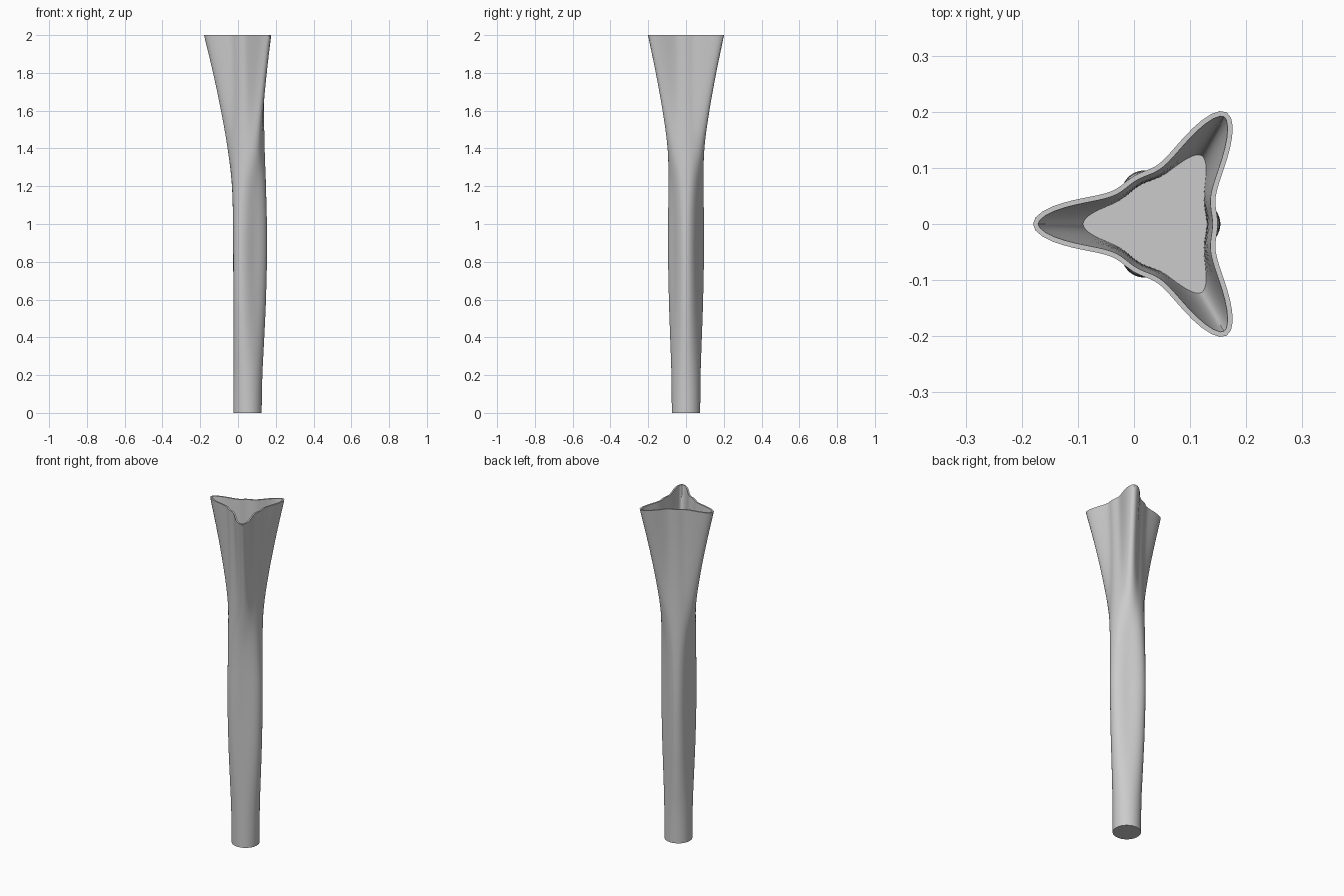
import bpy, bmesh, math

if "Cube" in bpy.data.objects:
    bpy.data.objects.remove(bpy.data.objects["Cube"])

CX = 0.05          # axis of the three-fold section
N = 120            # points around
WALL = 0.009
FLOOR_Z = 1.65     # level of the flat floor inside the flared mouth

# height, radius at the ridges, radius at the valleys
KEYS = [(0, .075, .075), (.2, .075, .079), (.4, .075, .089), (.6, .075, .098),
        (.9, .075, .104), (1.2, .082, .098), (1.4, .105, .091),
        (1.6, .140, .088), (1.8, .182, .091), (2, .230, .099)]


def radii(z):
    """Smooth (Hermite) interpolation of the key sections."""
    i = max(k for k in range(len(KEYS) - 1) if KEYS[k][0] <= z + 1e-9)
    a, b = KEYS[i], KEYS[i + 1]
    p, q = KEYS[max(i - 1, 0)], KEYS[min(i + 2, len(KEYS) - 1)]
    h = b[0] - a[0]
    t = (z - a[0]) / h
    out = []
    for c in (1, 2):
        m0 = (b[c] - p[c]) / (b[0] - p[0]) * h
        m1 = (q[c] - a[c]) / (q[0] - a[0]) * h
        out.append((2*t**3 - 3*t**2 + 1) * a[c] + (t**3 - 2*t**2 + t) * m0
                   + (3*t**2 - 2*t**3) * b[c] + (t**3 - t**2) * m1)
    return out


def section(z, inset=0.0):
    """Three-lobed outline at height z, optionally offset inwards."""
    tip, valley = radii(z)
    s = min(max((z - 1.0) / 0.6, 0), 1)
    power = 1 + 1.3 * s * s * (3 - 2 * s)
    pts = []
    for k in range(N):
        a = 2 * math.pi * k / N
        w = ((1 - math.cos(3 * a)) / 2) ** power
        r = 1 / (1 / valley + (1 / tip - 1 / valley) * w)
        pts.append((CX + r * math.cos(a), r * math.sin(a)))
    res = []
    for k in range(N):
        (x0, y0), (x1, y1) = pts[k - 1], pts[(k + 1) % N]
        d = math.hypot(x1 - x0, y1 - y0)
        res.append((pts[k][0] - (y1 - y0) / d * inset,
                    pts[k][1] + (x1 - x0) / d * inset, z))
    return res


def finish(bm, name):
    bmesh.ops.recalc_face_normals(bm, faces=bm.faces)
    me = bpy.data.meshes.new(name)
    bm.to_mesh(me)
    bm.free()
    ob = bpy.data.objects.new(name, me)
    bpy.context.collection.objects.link(ob)
    bpy.context.view_layer.objects.active = ob
    ob.select_set(True)
    bpy.ops.object.shade_smooth_by_angle(angle=math.radians(40))
    ob.select_set(False)
    return ob


# Body: outer skin up, over the lip, and down to the inner floor
bm = bmesh.new()
loops = [section(2 * i / 50) for i in range(51)]
loops += [section(2 - (2 - FLOOR_Z) * i / 8, WALL) for i in range(9)]
rings = [[bm.verts.new(p) for p in lp] for lp in loops]
for lo, hi in zip(rings, rings[1:]):
    for k in range(N):
        j = (k + 1) % N
        bm.faces.new((lo[k], lo[j], hi[j], hi[k]))
for ring, z in ((rings[0], 0), (rings[-1], FLOOR_Z)):
    c = bm.verts.new((CX, 0, z))
    for k in range(N):
        bm.faces.new((ring[k], ring[(k + 1) % N], c))
finish(bm, "flared_column")

# Darker round plate lying on the inner floor
bm = bmesh.new()
bmesh.ops.create_circle(bm, cap_ends=True, segments=64, radius=0.065)
bmesh.ops.translate(bm, verts=bm.verts, vec=(CX, 0, FLOOR_Z + 0.002))
plate = finish(bm, "inner_plate")
mat = bpy.data.materials.new("plate_grey")
mat.diffuse_color = (0.6, 0.6, 0.6, 1)
mat.use_nodes = True
mat.node_tree.nodes["Principled BSDF"].inputs["Base Color"].default_value = mat.diffuse_color
plate.data.materials.append(mat)
